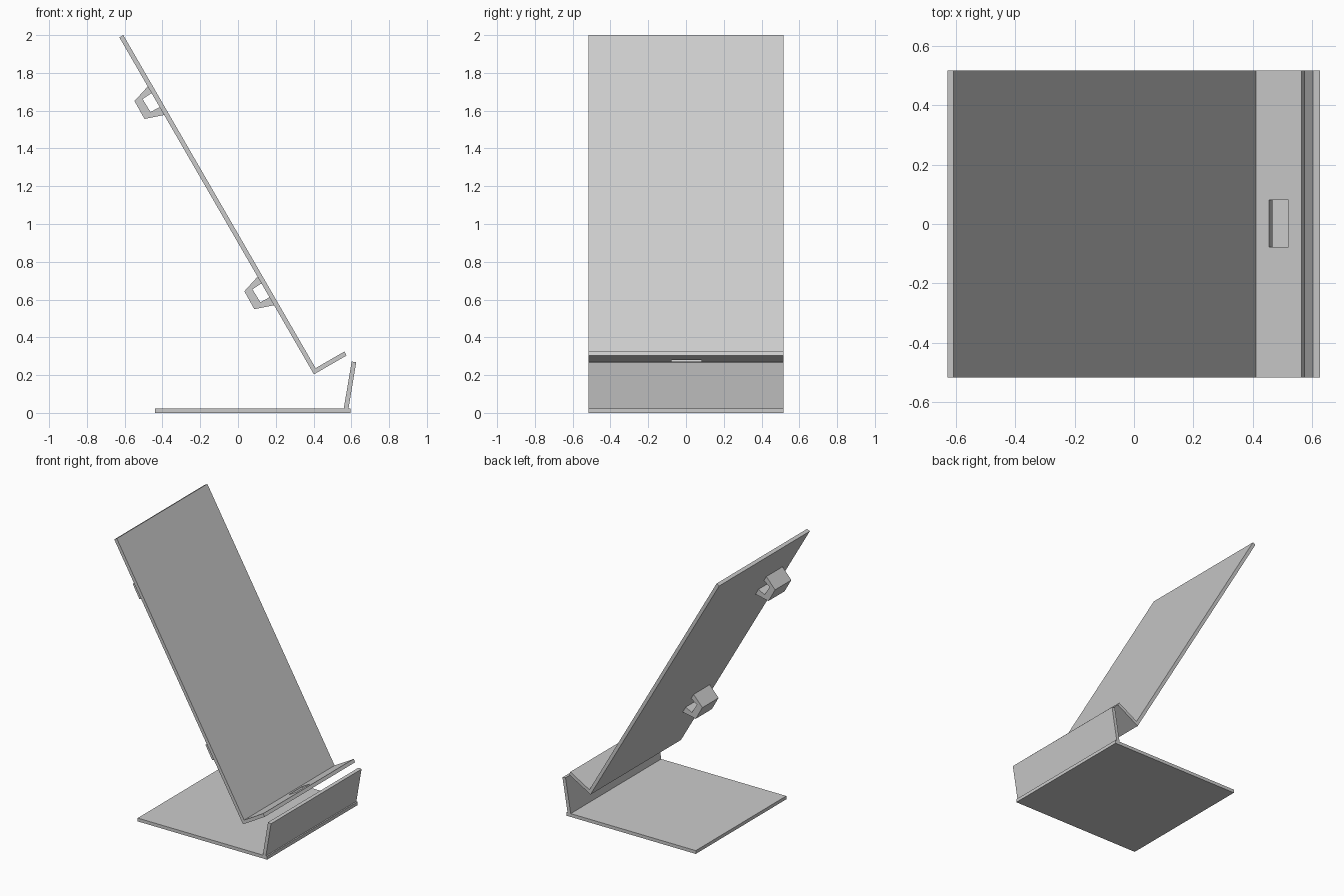
import bpy
import bmesh
from math import radians
from mathutils import Vector, Matrix

cube = bpy.data.objects.get("Cube")
if cube:
    bpy.data.objects.remove(cube, do_unlink=True)

HALF = 0.517   # half width of all the sheets
T = 0.024      # sheet thickness

# Single plain grey
grey = bpy.data.materials.new("plain_grey")
grey.use_nodes = True
colour = (0.6, 0.6, 0.6, 1)
grey.diffuse_color = colour
grey.node_tree.nodes["Principled BSDF"].inputs["Base Color"].default_value = colour


def extrude_profile(name, points, y0=-HALF, y1=HALF):
    """Extrude an (x, z) outline along y."""
    bm = bmesh.new()
    face = bm.faces.new([bm.verts.new((p[0], y0, p[1])) for p in points])
    new = bmesh.ops.extrude_face_region(bm, geom=[face])["geom"]
    verts = [v for v in new if isinstance(v, bmesh.types.BMVert)]
    bmesh.ops.translate(bm, verts=verts, vec=(0, y1 - y0, 0))
    bmesh.ops.recalc_face_normals(bm, faces=bm.faces)
    mesh = bpy.data.meshes.new(name)
    bm.to_mesh(mesh)
    bm.free()
    mesh.materials.append(grey)
    obj = bpy.data.objects.new(name, mesh)
    bpy.context.collection.objects.link(obj)
    return obj


# Base plate and leaning front wall
extrude_profile("base_plate", [(-0.44, 0), (0.595, 0), (0.595, T), (-0.44, T)])
extrude_profile("front_wall", [(0.56, T), (0.585, T), (0.626, 0.268), (0.602, 0.272)])

# Back rest bent at a right angle into the lip
along = Vector((0.5, -0.866))
out = Vector((0.866, 0.5))
top = Vector((-0.628, 1.988))
bend = top + along * 2.06
lip_end = bend + out * 0.2
rest = extrude_profile("back_rest_and_lip", [
    top, bend, lip_end, lip_end - along * T,
    bend + out * T - along * T, top + out * T])

# Cable slot through the lip
bm = bmesh.new()
bmesh.ops.create_cube(bm, size=1, matrix=Matrix.Diagonal((0.075, 0.158, 0.1, 1)))
mesh = bpy.data.meshes.new("slot_cutter")
bm.to_mesh(mesh)
bm.free()
mesh.materials.append(grey)
cutter = bpy.data.objects.new("slot_cutter", mesh)
bpy.context.collection.objects.link(cutter)
centre = bend + out * 0.112 - along * T / 2
cutter.location = (centre.x, 0.002, centre.y)
cutter.rotation_euler.y = radians(-30)
cutter.hide_render = True
cut = rest.modifiers.new("slot", "BOOLEAN")
cut.operation = "DIFFERENCE"
cut.solver = "EXACT"
cut.object = cutter
bpy.context.view_layer.objects.active = rest
bpy.ops.object.modifier_apply(modifier=cut.name)
bpy.data.objects.remove(cutter, do_unlink=True)

# Cable clips on the back of the rest
clip = [(-0.476, 1.73), (-0.548, 1.651), (-0.495, 1.556), (-0.391, 1.577),
        (-0.415, 1.619), (-0.463, 1.593), (-0.505, 1.661), (-0.457, 1.693)]
for name, distance in (("upper_clip", 0), ("lower_clip", 1.163)):
    extrude_profile(name, [Vector(p) + along * distance for p in clip], -0.42, -0.235)
